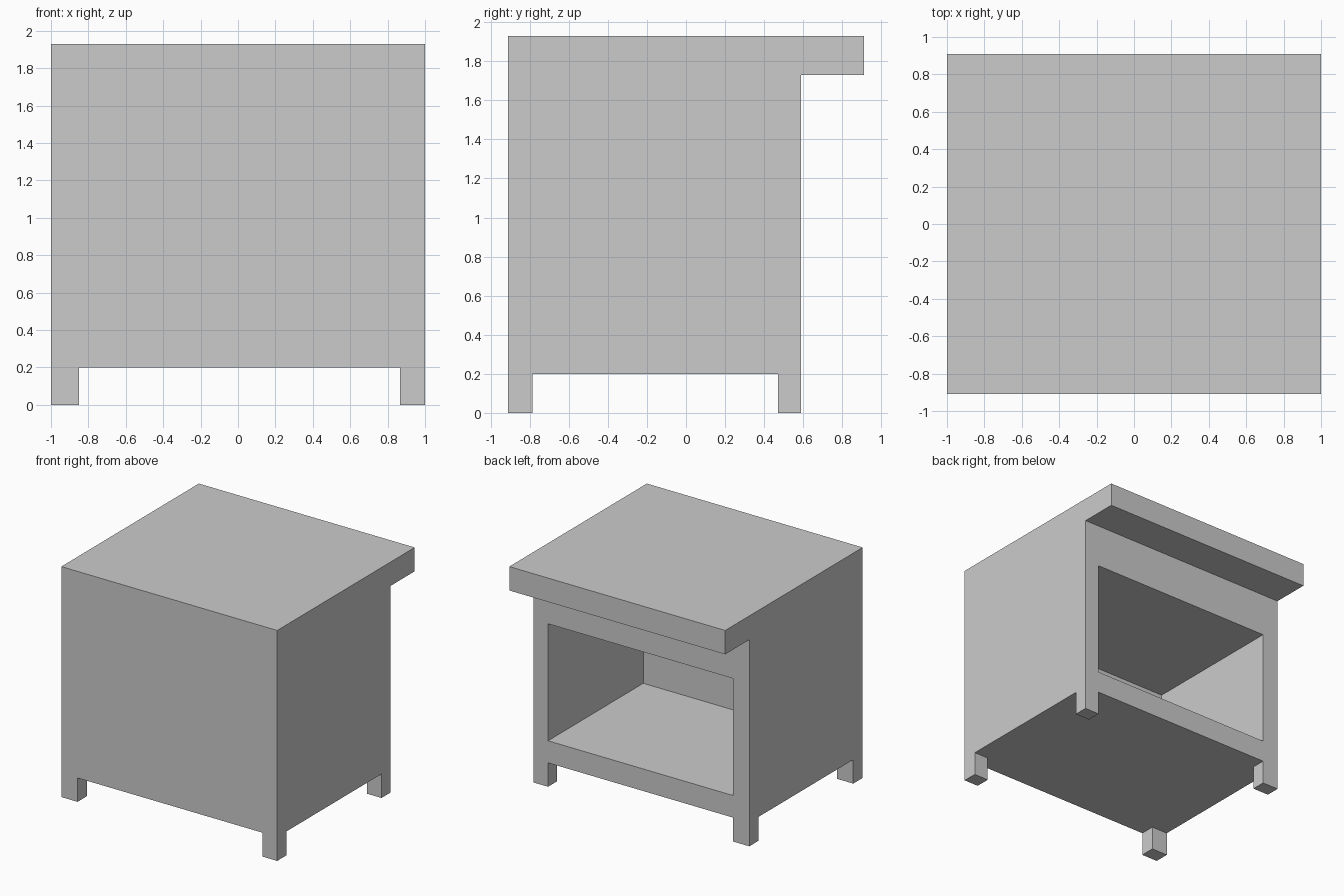
import bpy
import bmesh

if "Cube" in bpy.data.objects:
    bpy.data.objects.remove(bpy.data.objects["Cube"])

BACK, FRONT, OVERHANG = 0.59, -0.91, 0.91
LEG_L, LEG_R = -0.85, 0.865      # inner faces of the legs in x
LEG_F, LEG_B = -0.785, 0.47      # inner faces of the legs in y


def add_object(name, bm):
    bmesh.ops.recalc_face_normals(bm, faces=bm.faces)
    mesh = bpy.data.meshes.new(name)
    bm.to_mesh(mesh)
    bm.free()
    obj = bpy.data.objects.new(name, mesh)
    bpy.context.collection.objects.link(obj)
    return obj


def extrude_profile(name, yz, x0, x1):
    """Extrude a side profile of (y, z) points from x0 to x1."""
    bm = bmesh.new()
    face = bm.faces.new([bm.verts.new((x0, y, z)) for y, z in yz])
    ext = bmesh.ops.extrude_face_region(bm, geom=[face], use_keep_orig=True)
    verts = [g for g in ext["geom"] if isinstance(g, bmesh.types.BMVert)]
    bmesh.ops.translate(bm, verts=verts, vec=(x1 - x0, 0, 0))
    return add_object(name, bm)


def cut_box(target, name, x, y, z):
    """Subtract a box given by its ranges from the target."""
    profile = [(y[0], z[0]), (y[1], z[0]), (y[1], z[1]), (y[0], z[1])]
    cutter = extrude_profile(name, profile, *x)
    cutter.hide_render = True
    cutter.hide_viewport = True
    cutter.display_type = 'WIRE'
    mod = target.modifiers.new(name, 'BOOLEAN')
    mod.operation = 'DIFFERENCE'
    mod.solver = 'EXACT'
    mod.object = cutter


# Cabinet: body, legs and overhanging top in one side profile,
# with the gap between front and back legs already in the outline
cabinet = extrude_profile("cabinet", [
    (FRONT, 0), (LEG_F, 0), (LEG_F, 0.2), (LEG_B, 0.2), (LEG_B, 0),
    (BACK, 0), (BACK, 1.73), (OVERHANG, 1.73), (OVERHANG, 1.93),
    (FRONT, 1.93)], -1, 1)

# Gap between left and right legs
cut_box(cabinet, "leg_gap_cutter", (LEG_L, LEG_R), (-1.2, 1.2), (-0.2, 0.2))

# Open compartment, recessed from the overhang side
cut_box(cabinet, "compartment_cutter", (LEG_L, LEG_R), (-0.67, 0.75), (0.385, 1.365))
